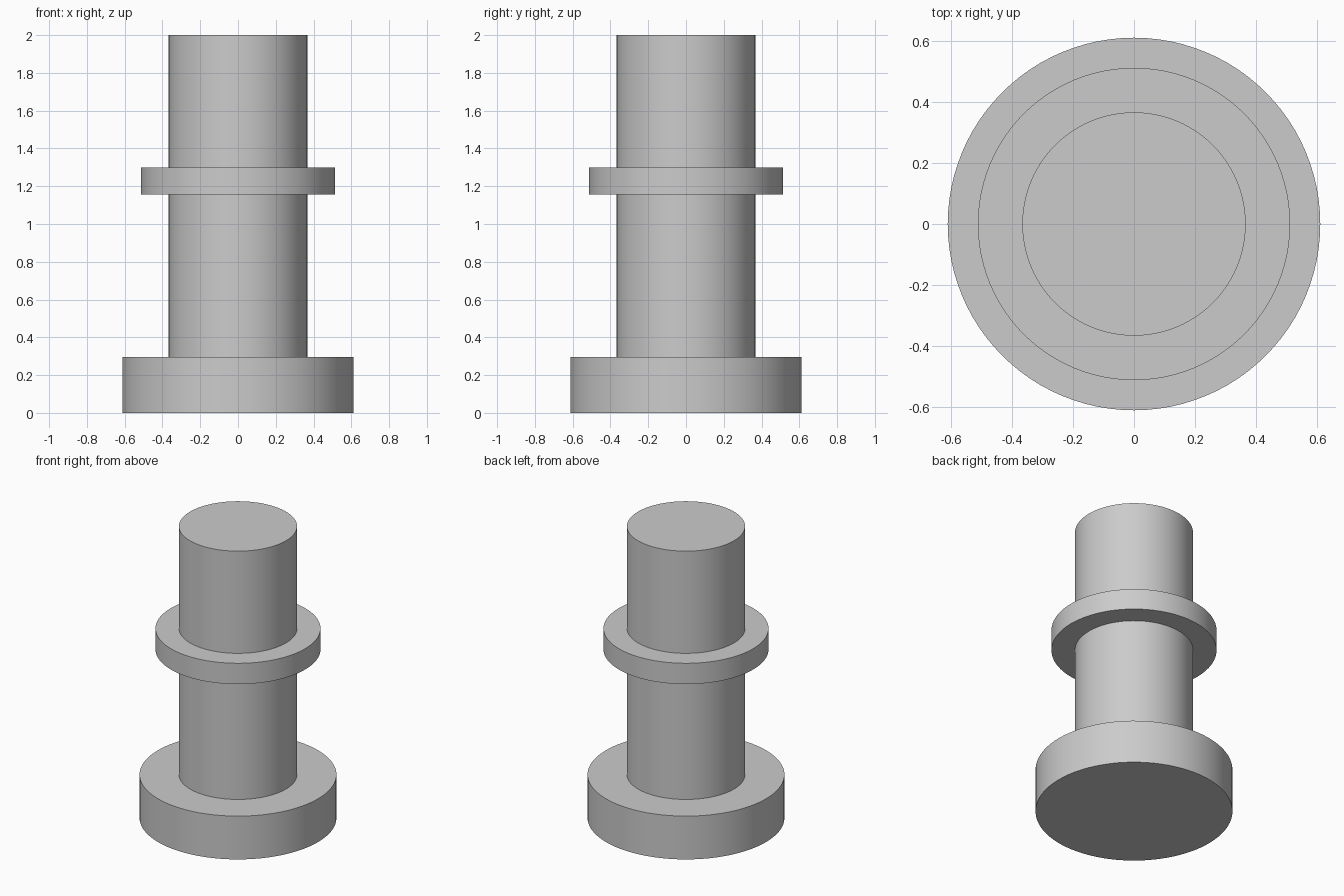
import bpy
import bmesh
import math

cube = bpy.data.objects.get("Cube")
if cube:
    bpy.data.objects.remove(cube, do_unlink=True)

SEGMENTS = 96
SHAFT_R, COLLAR_R, BASE_R = 0.367, 0.513, 0.612
BASE_TOP, COLLAR_BOTTOM, COLLAR_TOP, TOP = 0.297, 1.156, 1.299, 2.0

# Plain grey material
grey = bpy.data.materials.new("plain_grey")
grey.use_nodes = True
colour = (0.6, 0.6, 0.6, 1.0)
grey.diffuse_color = colour
grey.node_tree.nodes["Principled BSDF"].inputs["Base Color"].default_value = colour


def lathe(name, profile, material):
    """Revolve an axis-to-axis (radius, height) profile about z."""
    bm = bmesh.new()
    verts = [bm.verts.new((r, 0, z)) for r, z in profile]
    edges = [bm.edges.new(pair) for pair in zip(verts, verts[1:])]
    bmesh.ops.spin(bm, geom=verts + edges, cent=(0, 0, 0), axis=(0, 0, 1),
                   angle=math.tau, steps=SEGMENTS)
    bmesh.ops.remove_doubles(bm, verts=bm.verts[:], dist=0.0001)
    # Merge each end fan into one flat cap
    for v in [v for v in bm.verts if math.hypot(v.co.x, v.co.y) < 0.001]:
        bmesh.ops.dissolve_verts(bm, verts=[v])
    bmesh.ops.recalc_face_normals(bm, faces=bm.faces[:])
    mesh = bpy.data.meshes.new(name)
    bm.to_mesh(mesh)
    bm.free()
    mesh.materials.append(material)
    obj = bpy.data.objects.new(name, mesh)
    bpy.context.collection.objects.link(obj)
    bpy.ops.object.select_all(action="DESELECT")
    obj.select_set(True)
    bpy.context.view_layer.objects.active = obj
    bpy.ops.object.shade_smooth_by_angle(angle=math.radians(30))
    return obj


# One solid: wide foot, shaft, flange collar, upper shaft
lathe("flanged_post", [
    (0, 0), (BASE_R, 0), (BASE_R, BASE_TOP),
    (SHAFT_R, BASE_TOP), (SHAFT_R, COLLAR_BOTTOM),
    (COLLAR_R, COLLAR_BOTTOM), (COLLAR_R, COLLAR_TOP),
    (SHAFT_R, COLLAR_TOP), (SHAFT_R, TOP), (0, TOP),
], grey)
